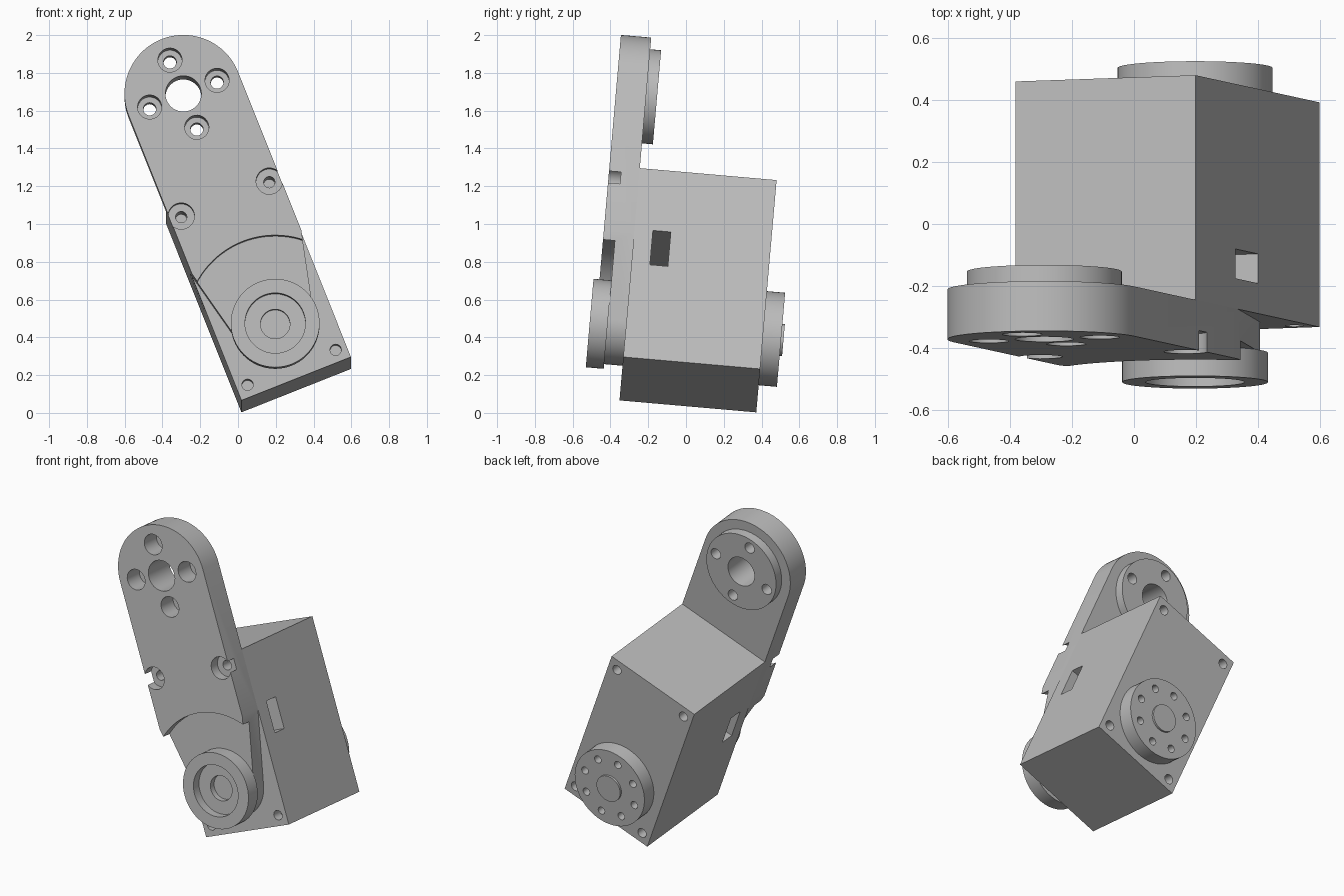
import bpy, bmesh
from math import sin, cos, pi, radians, atan2, acos, hypot
from mathutils import Matrix

if "Cube" in bpy.data.objects:
    bpy.data.objects.remove(bpy.data.objects["Cube"], do_unlink=True)

grey = bpy.data.materials.new("plain grey")
grey.use_nodes = True
grey.diffuse_color = (0.5, 0.5, 0.5, 1)
grey.node_tree.nodes["Principled BSDF"].inputs["Base Color"].default_value = (0.5, 0.5, 0.5, 1)

# Local frame: x across, y along the drive axis, z along the arm; origin on the drive axis
POSE = (Matrix.Translation((0.197, 0, 0.431)) @ Matrix.Rotation(radians(-5), 4, 'X')
        @ Matrix.Rotation(radians(-21.7), 4, 'Y'))
HALF = 0.312          # half width of body and arm
ARM = 1.315           # distance from drive axis to arm end axis
FRONT, BACK = -0.319, 0.408   # body faces
ARM_FRONT = -0.48


def prism(name, outline, y0, y1):
    """Extrude an (x, z) outline from y0 to y1."""
    bm = bmesh.new()
    face = bm.faces.new([bm.verts.new((x, y0, z)) for x, z in outline])
    ext = bmesh.ops.extrude_face_region(bm, geom=[face])
    verts = [v for v in ext["geom"] if isinstance(v, bmesh.types.BMVert)]
    bmesh.ops.translate(bm, verts=verts, vec=(0, y1 - y0, 0))
    bmesh.ops.recalc_face_normals(bm, faces=bm.faces)
    mesh = bpy.data.meshes.new(name)
    bm.to_mesh(mesh)
    bm.free()
    mesh.materials.append(grey)
    ob = bpy.data.objects.new(name, mesh)
    bpy.context.collection.objects.link(ob)
    ob.matrix_world = POSE
    return ob


def arc(x, z, r, a0, a1, n):
    return [(x + r * cos(a0 + (a1 - a0) * i / n), z + r * sin(a0 + (a1 - a0) * i / n))
            for i in range(n + 1)]


def disc(name, x, z, r, y0, y1, n=32):
    return prism(name, arc(x, z, r, 0, 2 * pi, n)[:-1], y0, y1)


def rect(x0, x1, z0, z1):
    return [(x0, z0), (x1, z0), (x1, z1), (x0, z1)]


def cut(ob, cutters):
    """Subtract the cutters and remove them."""
    bpy.context.view_layer.update()
    bpy.context.view_layer.objects.active = ob
    for c in cutters:
        c.hide_render = True
        mod = ob.modifiers.new("cut", 'BOOLEAN')
        mod.operation, mod.solver, mod.object = 'DIFFERENCE', 'EXACT', c
        bpy.ops.object.modifier_apply(modifier=mod.name)
        bpy.data.objects.remove(c, do_unlink=True)


def smooth(ob):
    bpy.ops.object.select_all(action='DESELECT')
    ob.select_set(True)
    bpy.context.view_layer.objects.active = ob
    bpy.ops.object.shade_smooth_by_angle(angle=radians(30))


# Motor body with blind corner screw holes and a slot through both sides
body = prism("motor_body", rect(-HALF, HALF, -0.30, 0.78), FRONT, BACK)
cutters = [prism("slot_cutter", rect(-0.5, 0.5, 0.237, 0.433), -0.221, -0.126)]
for x in (-0.251, 0.251):
    for z in (-0.235, 0.715):
        cutters.append(disc("screw_cutter", x, z, 0.03, FRONT - 0.05, FRONT + 0.07, 20))
        cutters.append(disc("screw_cutter", x, z, 0.03, BACK - 0.08, BACK + 0.05, 20))
cut(body, cutters)

# Arm: round top, straight sides, taper to a smaller round end on the drive axis
shoulder, end_r = 0.41, 0.21
tangent = atan2(shoulder, HALF) - acos(end_r / hypot(shoulder, HALF))
outline = (arc(0, ARM, HALF, 0, pi, 48) + [(-HALF, shoulder)]
           + arc(0, 0, end_r, -pi - tangent, tangent, 40) + [(HALF, shoulder)])
arm = prism("arm", outline, ARM_FRONT, FRONT)
cutters = [disc("clearance_cutter", 0, 0, 0.47, -0.6, -0.417, 96),
           disc("centre_cutter", 0, ARM, 0.095, -0.6, -0.2, 40)]
bolts = [(0.192 * cos(i * pi / 2), ARM + 0.192 * sin(i * pi / 2)) for i in range(4)]
for x, z in bolts:
    cutters.append(disc("counterbore_cutter", x, z, 0.064, -0.6, -0.355, 28))
    cutters.append(disc("bolt_cutter", x, z, 0.034, -0.5, -0.2, 20))
for x in (-0.251, 0.251):
    cutters.append(disc("counterbore_cutter", x, 0.715, 0.07, -0.6, -0.416, 28))
    cutters.append(disc("bolt_cutter", x, 0.715, 0.03, -0.5, -0.3, 20))
cut(arm, cutters)

# Round pad behind the arm's top end
pad = disc("arm_pad", 0, ARM, 0.25, FRONT, -0.261, 64)
cut(pad, [disc("centre_cutter", 0, ARM, 0.095, -0.6, -0.2, 40)]
    + [disc("bolt_cutter", x, z, 0.034, -0.5, -0.2, 20) for x, z in bolts])

# Front bearing cap with stepped recess
cap = disc("front_cap", 0, 0, 0.235, -0.512, -0.417, 64)
cut(cap, [disc("recess_cutter", 0, 0, 0.16, -0.6, -0.455, 48),
          disc("bore_cutter", 0, 0, 0.078, -0.6, -0.40, 40)])

# Rear drive disc with eight holes and a central boss
drive = disc("rear_drive_disc", 0, 0, 0.25, BACK, 0.505, 64)
cut(drive, [disc("hole_cutter", 0.186 * cos(i * pi / 4), 0.186 * sin(i * pi / 4),
                 0.024, 0.43, 0.6, 16) for i in range(8)])
boss = disc("rear_boss", 0, 0, 0.085, 0.505, 0.518, 40)

for ob in (body, arm, pad, cap, drive, boss):
    smooth(ob)
